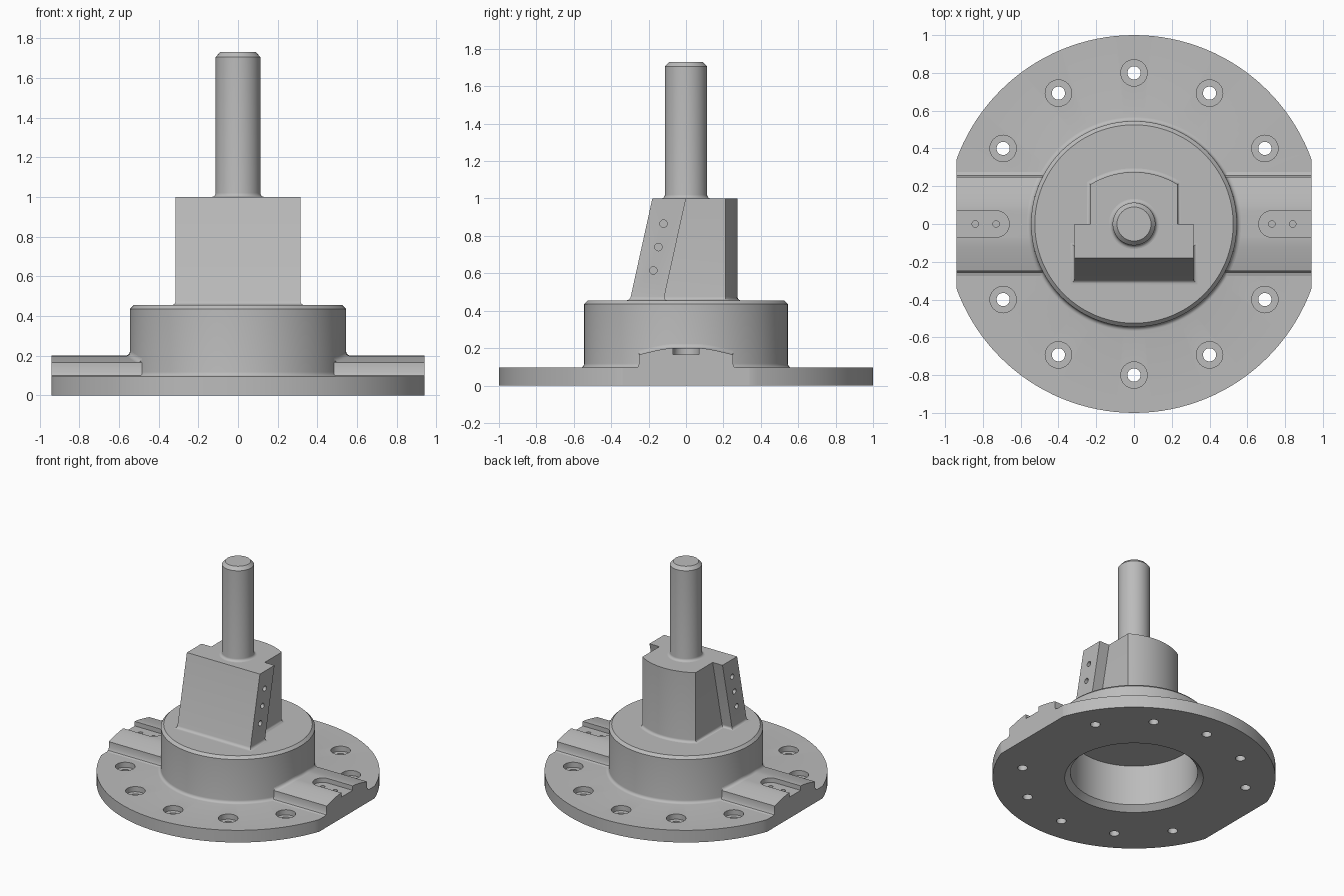
import bpy, bmesh, math
from math import sin, cos, pi
from mathutils import Vector, Matrix

old = bpy.data.objects.get("Cube")
if old:
    bpy.data.objects.remove(old, do_unlink=True)

metal = bpy.data.materials.new("plain_grey_metal")
metal.use_nodes = True
GREY = (0.5, 0.5, 0.5, 1)
metal.diffuse_color = GREY
metal.node_tree.nodes["Principled BSDF"].inputs["Base Color"].default_value = GREY


def loft(name, rings, closed=True):
    """Skin a list of rings; closed rings get end caps."""
    bm = bmesh.new()
    rows = [[bm.verts.new(p) for p in ring] for ring in rings]
    n = len(rows[0])
    for a, b in zip(rows, rows[1:]):
        for i in range(n if closed else n - 1):
            j = (i + 1) % n
            bm.faces.new((a[i], a[j], b[j], b[i]))
    if closed:
        bm.faces.new(rows[0])
        bm.faces.new(rows[-1])
    bmesh.ops.recalc_face_normals(bm, faces=bm.faces)
    mesh = bpy.data.meshes.new(name)
    bm.to_mesh(mesh)
    bm.free()
    mesh.materials.append(metal)
    obj = bpy.data.objects.new(name, mesh)
    bpy.context.collection.objects.link(obj)
    return obj


def turned(name, profile, sides, at=(0, 0, 0)):
    """Stack of circles from (radius, height) pairs."""
    return loft(name, [[(at[0] + r * cos(2 * pi * i / sides), at[1] + r * sin(2 * pi * i / sides), at[2] + z)
                        for i in range(sides)] for r, z in profile])


def prism(name, outline, z0, z1):
    return loft(name, [[(x, y, z) for x, y in outline] for z in (z0, z1)])


def cut(target, cutter):
    cutter.hide_render = True
    mod = target.modifiers.new("cut", 'BOOLEAN')
    mod.operation, mod.solver, mod.object = 'DIFFERENCE', 'EXACT', cutter
    bpy.context.view_layer.objects.active = target
    bpy.ops.object.modifier_apply(modifier=mod.name)
    bpy.data.objects.remove(cutter, do_unlink=True)


def smooth(obj):
    bpy.ops.object.select_all(action='DESELECT')
    obj.select_set(True)
    bpy.context.view_layer.objects.active = obj
    bpy.ops.object.shade_smooth_by_angle(angle=math.radians(28))


def fillet(r, z, size, steps=5):
    """Concave quarter round, from the floor up to the wall of radius r."""
    return [(r + size * (1 - sin(t)), z + size * (1 - cos(t)))
            for t in (pi / 2 * k / steps for k in range(steps + 1))]


PLATE, HUB, TOP, FLAT = 0.095, 0.455, 1.0, 0.94

# Flange and hub, hollow from below
flange = turned("flange_and_hub",
                [(0.45, 0.355), (0.45, 0.04), (0.49, 0), (1, 0), (1, PLATE)]
                + fillet(0.545, PLATE, 0.022) + [(0.545, HUB - 0.02), (0.525, HUB)], 128)
for s in (-1, 1):
    cut(flange, prism("flat_cutter", [(s * FLAT, -1.2), (s * 1.3, -1.2), (s * 1.3, 1.2), (s * FLAT, 1.2)], -0.2, 0.4))
# Counterbored bolt holes, skipping the two under the rails
for k in range(12):
    if k % 6:
        a = k * pi / 6
        cut(flange, turned("bolt_cutter", [(0.035, -0.1), (0.035, 0.055), (0.07, 0.055), (0.07, 0.2)], 32,
                           (0.8 * cos(a), 0.8 * sin(a), 0)))
smooth(flange)


# Raised rails with a crowned top
def crown(y):
    t = max(0, (abs(y) - 0.08) / 0.17)
    return 0.2 - 0.035 * t ** 1.3


crown_ys = [0.25 - 0.025 * i for i in range(21)]
foot = [(-0.275, 0.08), (-0.275, PLATE), (-0.258, 0.1), (-0.25, 0.117)]
rail_outline = foot + [(-y, crown(y)) for y in crown_ys] + [(-y, z) for y, z in reversed(foot)]
for s, side in ((1, "left"), (-1, "right")):
    rail = loft(side + "_rail", [[(s * x, y, z) for y, z in rail_outline] for x in (0.47, FLAT)])
    arc = [pi / 2 + pi * i / 16 for i in range(17)]
    slot = [(s * (0.73 + 0.07 * cos(a)), 0.07 * sin(a)) for a in arc] + [(s * 1.1, -0.07), (s * 1.1, 0.07)]
    cut(rail, prism("slot_cutter", slot, 0.165, 0.3))
    for x in (0.73, 0.84):
        cut(rail, turned("pin_cutter", [(0.017, 0.11), (0.017, 0.3)], 20, (s * x, 0, 0)))
    smooth(rail)
    # Rounded corner where the rail top meets the hub
    rows = []
    for r, lift in fillet(0.545, 0, 0.022):
        rows.append([(s * math.sqrt(r * r - y * y), y, crown(y) + lift) for y in crown_ys])
    smooth(loft(side + "_rail_fillet", rows, closed=False))


# Leaning block with a bowed back
def block_outline(z):
    lean = 0.22 * (TOP - z)
    half = math.asin(0.23 / 0.44)
    drop = 0.275 - 0.44
    back = [(0.44 * sin(a), drop + 0.44 * cos(a)) for a in (half - half * i / 8 for i in range(17))]
    return ([(-0.315, -0.18 - lean), (0.315, -0.18 - lean), (0.315, -lean), (0.23, -lean)]
            + back + [(-0.23, -lean), (-0.315, -lean)])


def grown(outline, d):
    """Offset a counterclockwise outline outward by d with mitred corners."""
    pts = [Vector(p) for p in outline]
    out = []
    for i, p in enumerate(pts):
        e1 = (p - pts[i - 1]).normalized()
        e2 = (pts[(i + 1) % len(pts)] - p).normalized()
        n1, n2 = Vector((e1.y, -e1.x)), Vector((e2.y, -e2.x))
        out.append(p + (n1 + n2) * d / (1 + n1.dot(n2)))
    return out


levels = fillet(0, HUB, 0.02) + [(0, TOP)]
block = loft("leaning_block", [[(p.x, p.y, z) for p in grown(block_outline(z), d)] for d, z in levels])
# Three small holes in each side of the slab
for s in (-1, 1):
    for k in range(3):
        hole = turned("side_hole_cutter", [(0.02, -0.06), (0.02, 0.06)], 20)
        hole.data.transform(Matrix.Translation((s * 0.315, -0.12 - 0.0275 * k, 0.865 - 0.125 * k))
                            @ Matrix.Rotation(pi / 2, 4, 'Y'))
        cut(block, hole)
smooth(block)

# Upright spindle with rounded foot and chamfered tip
smooth(turned("spindle", fillet(0.113, TOP, 0.02) + [(0.113, 1.705), (0.09, 1.73)], 64))
